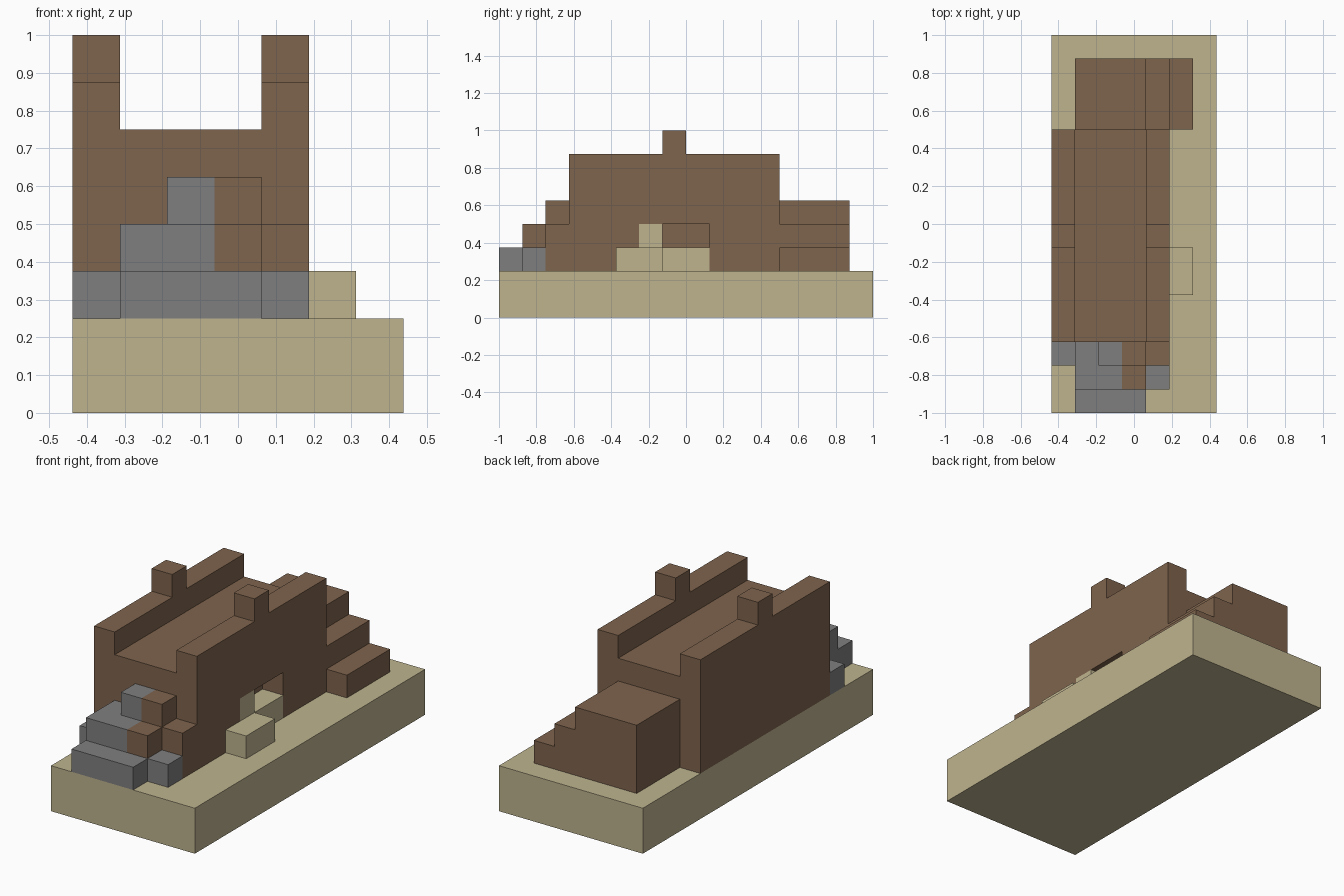
import bpy
import bmesh
from mathutils import Vector

CELL = 0.125                        # the model sits on a grid of small cubes
ORIGIN = Vector((-0.4375, -1, 0))   # front right bottom corner of the base

default_cube = bpy.data.objects.get("Cube")
if default_cube:
    bpy.data.objects.remove(default_cube, do_unlink=True)


def make_material(name, color):
    mat = bpy.data.materials.new(name)
    mat.use_nodes = True
    mat.diffuse_color = (*color, 1)
    mat.node_tree.nodes["Principled BSDF"].inputs["Base Color"].default_value = (*color, 1)
    return mat


sand = make_material("sand", (0.52, 0.456, 0.275))
brown = make_material("brown", (0.212, 0.125, 0.074))
stone = make_material("stone_grey", (0.212, 0.212, 0.212))


def extrude_profile(name, mat, profile, x_start, x_end):
    """Extrude a (y, z) outline, given in grid cells, along x."""
    bm = bmesh.new()
    verts = [bm.verts.new(ORIGIN + CELL * Vector((x_start, y, z))) for y, z in profile]
    face = bm.faces.new(verts)
    result = bmesh.ops.extrude_face_region(bm, geom=[face])
    moved = [v for v in result["geom"] if isinstance(v, bmesh.types.BMVert)]
    bmesh.ops.translate(bm, verts=moved, vec=(CELL * (x_end - x_start), 0, 0))
    bmesh.ops.recalc_face_normals(bm, faces=bm.faces)
    mesh = bpy.data.meshes.new(name)
    bm.to_mesh(mesh)
    bm.free()
    mesh.materials.append(mat)
    obj = bpy.data.objects.new(name, mesh)
    bpy.context.collection.objects.link(obj)
    return obj


def block(name, mat, x, y, z):
    """Box between pairs of grid coordinates."""
    outline = [(y[0], z[0]), (y[1], z[0]), (y[1], z[1]), (y[0], z[1])]
    return extrude_profile(name, mat, outline, *x)


# Base slab
block("base", sand, (0, 7), (0, 16), (0, 2))

# Deck between the two side walls
block("deck", brown, (1, 4), (3, 12), (2, 6))

# Side walls with a raised post; the left one has a doorway
wall_top = [(12, 2), (12, 7), (8, 7), (8, 8), (7, 8), (7, 7), (3, 7), (3, 2)]
doorway = [(6, 2), (6, 4), (9, 4), (9, 2)]
extrude_profile("right_wall", brown, wall_top, 0, 1)
extrude_profile("left_wall", brown, wall_top + doorway, 4, 5)

# Sand filling the doorway and lying in front of it
block("doorway_jamb", sand, (4, 5), (6, 7), (2, 4))
block("doorway_sill", sand, (4, 5), (7, 9), (2, 3))
block("doorstep", sand, (5, 6), (5, 7), (2, 3))

# Back steps, falling towards the left
for name, x, top in (("high", (1, 4), 5), ("middle", (4, 5), 4), ("low", (5, 6), 3)):
    block("back_step_" + name, brown, x, (12, 15), (2, top))

# Front rubble, stacked in three layers
block("rubble_bottom", stone, (1, 4), (0, 3), (2, 3))
block("rubble_middle_stone", stone, (1, 3), (1, 3), (3, 4))
block("rubble_middle_brown", brown, (3, 4), (1, 3), (3, 4))
block("rubble_top_stone", stone, (2, 3), (2, 3), (4, 5))
block("rubble_top_brown", brown, (3, 4), (2, 3), (4, 5))
block("rubble_right", stone, (0, 1), (2, 3), (2, 3))
block("rubble_left", stone, (4, 5), (1, 2), (2, 3))
block("rubble_left_brown", brown, (4, 5), (2, 3), (2, 4))
